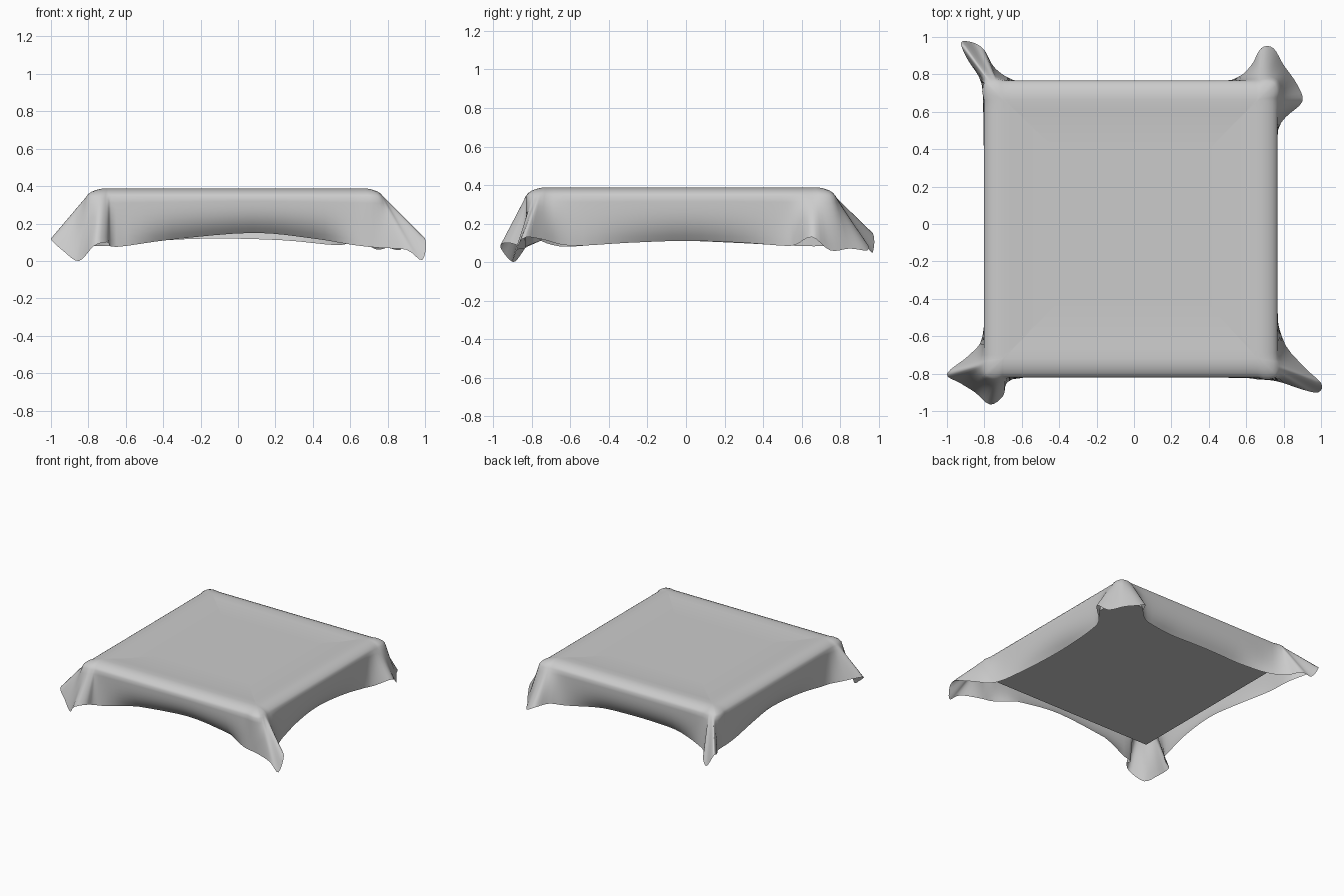
import bpy, bmesh, math
from mathutils import Vector

if "Cube" in bpy.data.objects:
    bpy.data.objects.remove(bpy.data.objects["Cube"])

# Hem of the cloth, counter-clockwise from the front middle
HEM = [
    (.08, -.82, .15), (.40, -.825, .12), (.62, -.83, .085), (.76, -.84, .07),
    (.90, -.885, .06), (.985, -.90, .005), (1.0, -.85, .12), (.90, -.755, .12), (.79, -.60, .085),
    (.77, -.3, .10), (.77, 0, .11), (.77, .3, .10), (.775, .50, .085),
    (.81, .57, .09), (.90, .655, .13), (.87, .75, .06), (.80, .85, .07),
    (.745, .94, .06), (.68, .94, .09), (.62, .84, .10), (.52, .775, .085),
    (.25, .767, .11), (-.1, .767, .12), (-.4, .767, .11), (-.62, .765, .085),
    (-.74, .83, .08), (-.80, .93, .08), (-.86, .97, .05), (-.925, .97, .15),
    (-.89, .88, .12), (-.815, .75, .085), (-.81, .55, .085),
    (-.81, .25, .10), (-.81, -.03, .11), (-.81, -.35, .10), (-.81, -.60, .08),
    (-.88, -.70, .09), (-1.0, -.80, .12), (-.93, -.85, .05), (-.85, -.90, .0),
    (-.77, -.965, .08), (-.70, -.92, .10), (-.65, -.83, .075), (-.35, -.825, .115),
]
X0, X1, Y0, Y1 = -.70, .665, -.72, .665   # flat part of the top
R = .105                                  # edge rounding


def smooth_loop(pts, steps):
    """Closed Catmull-Rom curve through the points."""
    pts = [Vector(p) for p in pts]
    n, out = len(pts), []
    for i in range(n):
        a, b, c, d = (pts[(i + k) % n] for k in (-1, 0, 1, 2))
        for s in range(steps):
            t = s / steps
            out.append(.5 * (2 * b + (c - a) * t + (2 * a - 5 * b + 4 * c - d) * t * t
                             + (3 * b - a - 3 * c + d) * t ** 3))
    return out


def strand(h):
    """Points of one thread from the middle of the top down to the hem."""
    p = Vector((min(max(h.x, X0), X1), min(max(h.y, Y0), Y1), 0))
    n = Vector((h.x - p.x, h.y - p.y, 0))
    flare = n.length
    n.normalize()
    r = R * (1 + .5 * min(abs(n.x), abs(n.y)))          # fuller at the corners
    # straight sides tuck in under the slab
    tuck = .075 * min(1, max(0, (h.z - .082) / .03)) if flare < .115 else 0
    line = [Vector((p.x * k, p.y * k, z)) for k, z in ((.6, .378), (.8, .378), (.92, .385))]
    for i in range(6):
        a = math.radians(i * 15)
        line.append(p + n * r * math.sin(a) + Vector((0, 0, .388 - .06 * (1 - math.cos(a)))))
    e = line[-1]
    for i in range(1, 9):
        t = i / 8
        q = e.lerp(h, t) - n * tuck * t ** 3
        line.append(q)
    return line


# Draped cloth
bm = bmesh.new()
rows = [[bm.verts.new(v) for v in strand(h)] for h in smooth_loop(HEM, 4)]
for i, row in enumerate(rows):
    nxt = rows[(i + 1) % len(rows)]
    for j in range(len(row) - 1):
        bm.faces.new((row[j], row[j + 1], nxt[j + 1], nxt[j]))
bm.faces.new([r[0] for r in rows])
for f in bm.faces:
    f.smooth = True
me = bpy.data.meshes.new("draped_cloth")
bm.to_mesh(me)
bm.free()
bpy.context.collection.objects.link(bpy.data.objects.new("draped_cloth", me))

# Flat slab under the cloth
bpy.ops.mesh.primitive_cube_add(size=1, location=(-.0175, -.0275, .285))
slab = bpy.context.object
slab.name = "slab"
slab.scale = (1.50, 1.50, .13)
bpy.ops.object.transform_apply(location=False, rotation=False, scale=True)
